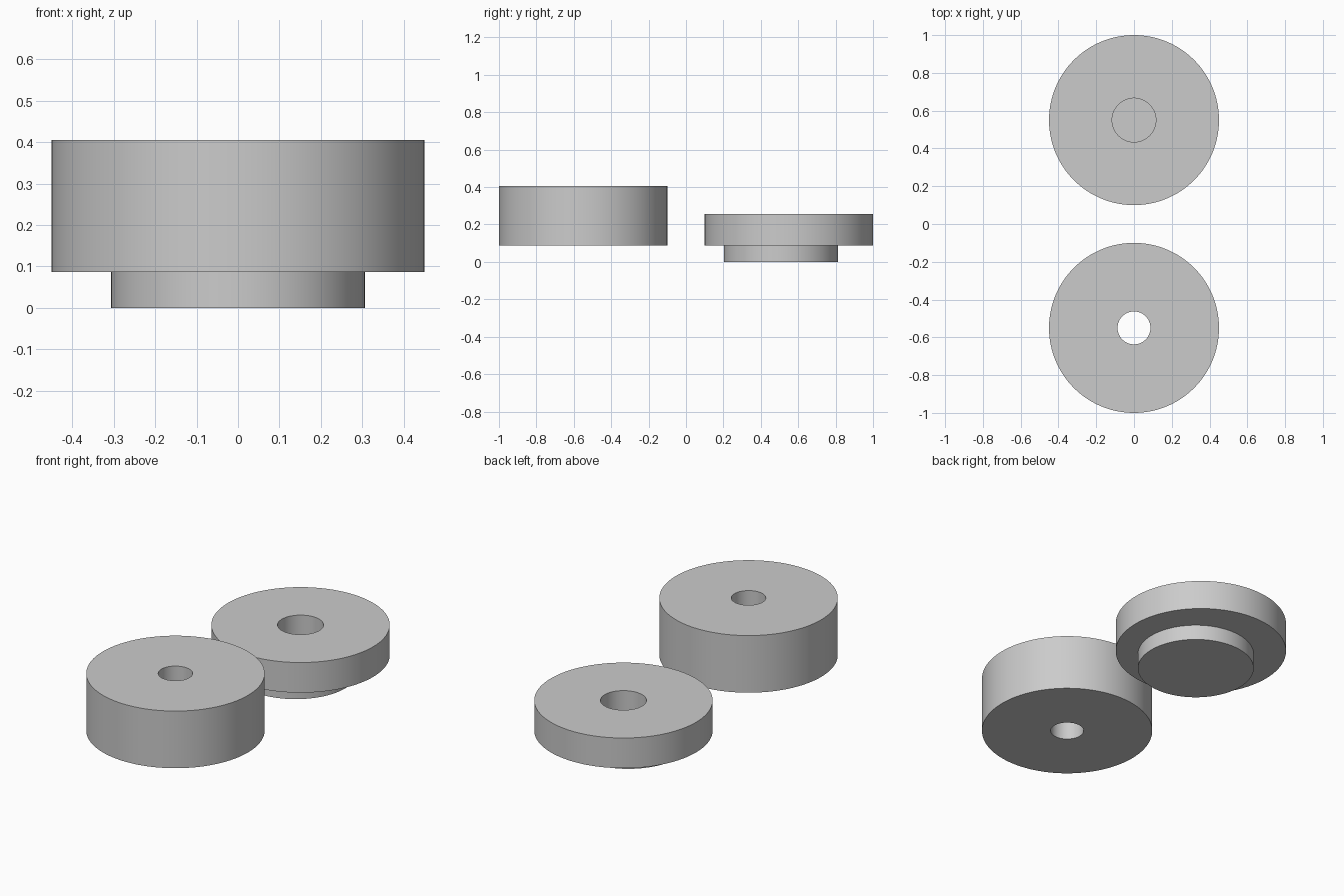
import bpy
import math

if "Cube" in bpy.data.objects:
    bpy.data.objects.remove(bpy.data.objects["Cube"])

SIDES = 128


def cylinder(name, radius, y, z0, z1):
    bpy.ops.mesh.primitive_cylinder_add(vertices=SIDES, radius=radius, depth=z1 - z0,
                                        location=(0, y, (z0 + z1) / 2))
    obj = bpy.context.object
    obj.name = name
    return obj


def combine(target, tool, operation):
    mod = target.modifiers.new(operation.title(), 'BOOLEAN')
    mod.operation = operation
    mod.solver = 'EXACT'
    mod.object = tool
    bpy.ops.object.select_all(action='DESELECT')
    target.select_set(True)
    bpy.context.view_layer.objects.active = target
    bpy.ops.object.modifier_apply(modifier=mod.name)
    bpy.data.objects.remove(tool, do_unlink=True)


def smooth(obj):
    bpy.ops.object.select_all(action='DESELECT')
    obj.select_set(True)
    bpy.context.view_layer.objects.active = obj
    bpy.ops.object.shade_smooth_by_angle(angle=math.radians(30))


# Thick wheel with a through bore
wheel = cylinder("thick_wheel", 0.45, -0.55, 0.087, 0.405)
combine(wheel, cylinder("bore_cutter", 0.087, -0.55, 0.0, 0.5), 'DIFFERENCE')
smooth(wheel)

# Flanged disc: off-centre boss below, blind socket from the top
disc = cylinder("flanged_disc", 0.45, 0.55, 0.087, 0.255)
combine(disc, cylinder("boss", 0.306, 0.508, 0.0, 0.15), 'UNION')
combine(disc, cylinder("socket_cutter", 0.116, 0.55, 0.087, 0.4), 'DIFFERENCE')
smooth(disc)
